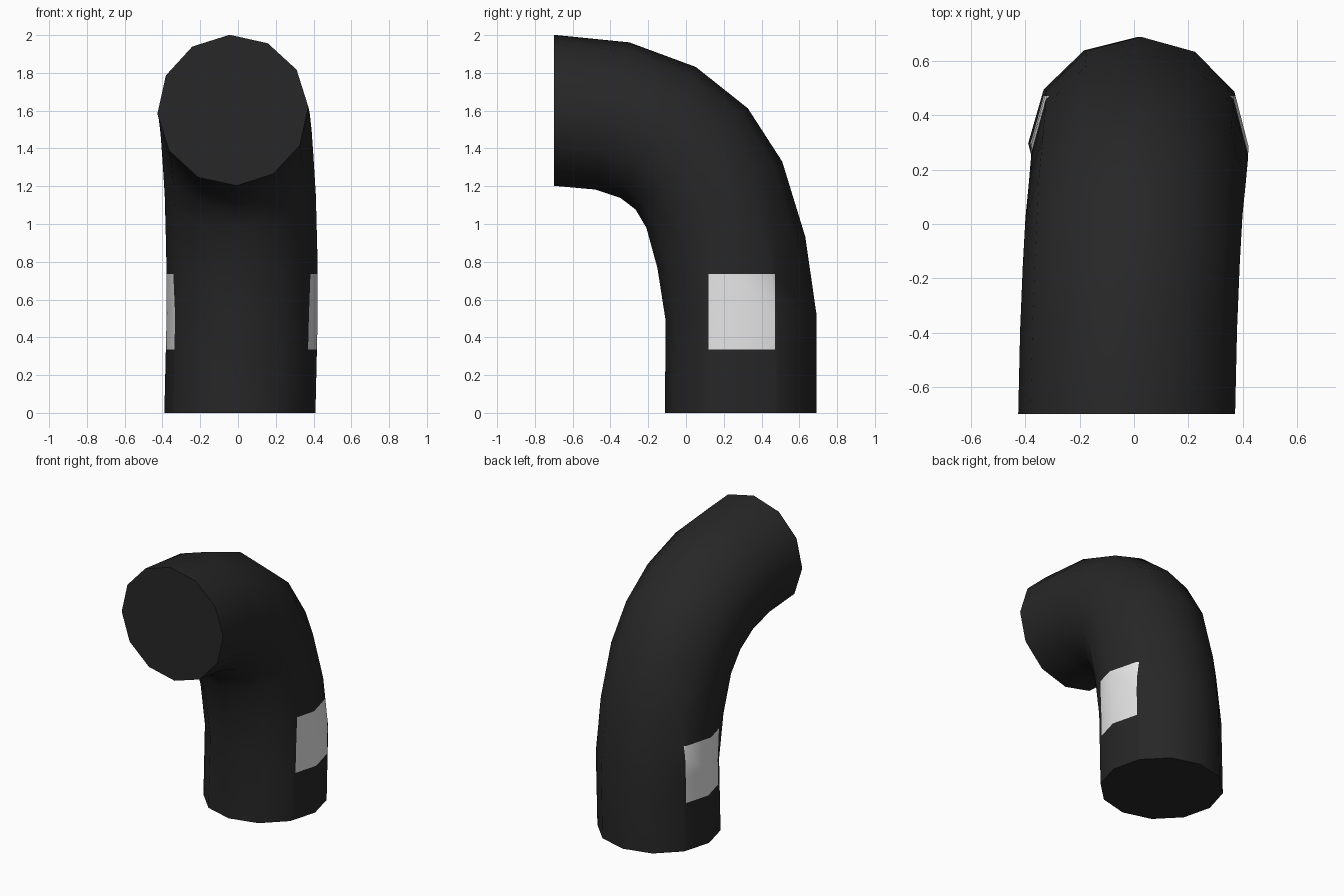
import bpy, bmesh
from math import sin, cos, radians
from mathutils import Vector

cube = bpy.data.objects.get("Cube")
if cube:
    bpy.data.objects.remove(cube)


def make_material(name, rgb):
    mat = bpy.data.materials.new(name)
    mat.use_nodes = True
    color = (*rgb, 1.0)
    mat.diffuse_color = color
    mat.node_tree.nodes["Principled BSDF"].inputs["Base Color"].default_value = color
    return mat


SIDES, RADIUS = 12, 0.4

# Centre line of the elbow: x, y, z and tilt of each ring in degrees
RINGS = [
    (0.01, 0.29, 0.0, 0),
    (0.022, 0.29, 0.515, 2),
    (0.02, 0.24, 0.85, 12),
    (0.012, 0.15, 1.155, 26),
    (0.0, 0.03, 1.345, 42),
    (-0.01, -0.148, 1.485, 60),
    (-0.02, -0.39, 1.572, 77),
    (-0.027, -0.7, 1.602, 90),
]

# Tube skinned ring by ring, with a slight twist along its length
bm = bmesh.new()
loops = []
for i, (x, y, z, tilt) in enumerate(RINGS):
    outward = Vector((0, cos(radians(tilt)), sin(radians(tilt))))
    twist = -1 + i / 2
    loop = []
    for k in range(SIDES):
        a = radians(360 * k / SIDES + twist)
        offset = Vector((cos(a), 0, 0)) + outward * sin(a)
        loop.append(bm.verts.new(Vector((x, y, z)) + offset * RADIUS))
    loops.append(loop)

for low, high in zip(loops, loops[1:]):
    for k in range(SIDES):
        n = (k + 1) % SIDES
        bm.faces.new((low[k], low[n], high[n], high[k])).smooth = True

# Flat end caps with sharp rims
for loop in (loops[0][::-1], loops[-1]):
    cap = bm.faces.new(loop)
    for edge in cap.edges:
        edge.smooth = False
bmesh.ops.recalc_face_normals(bm, faces=bm.faces[:])

# Cut the outline of the two side patches into the lower tube
Y_MIN, Y_MAX, Z_MIN, Z_MAX = 0.118, 0.472, 0.335, 0.735
cuts = [((0, 0, Z_MIN), (0, 0, 1)), ((0, 0, Z_MAX), (0, 0, 1)),
        ((0, Y_MIN, 0), (0, 1, 0)), ((0, Y_MAX, 0), (0, 1, 0))]
for point, normal in cuts:
    bm.normal_update()
    faces = [f for f in bm.faces
             if abs(f.normal.x) > 0.6 and f.calc_center_median().z < 0.9]
    geom = faces + list({e for f in faces for e in f.edges}) \
        + list({v for f in faces for v in f.verts})
    bmesh.ops.bisect_plane(bm, geom=geom, dist=0.0001, plane_co=point, plane_no=normal)

# Colour the patches
for f in bm.faces:
    c = f.calc_center_median()
    if abs(c.x) > 0.3 and Y_MIN < c.y < Y_MAX and Z_MIN < c.z < Z_MAX:
        f.material_index = 1

mesh = bpy.data.meshes.new("bent_tube")
bm.to_mesh(mesh)
bm.free()
mesh.materials.append(make_material("black_rubber", (0.02, 0.02, 0.02)))
mesh.materials.append(make_material("light_grey", (0.8, 0.8, 0.8)))
tube = bpy.data.objects.new("bent_tube", mesh)
bpy.context.collection.objects.link(tube)
